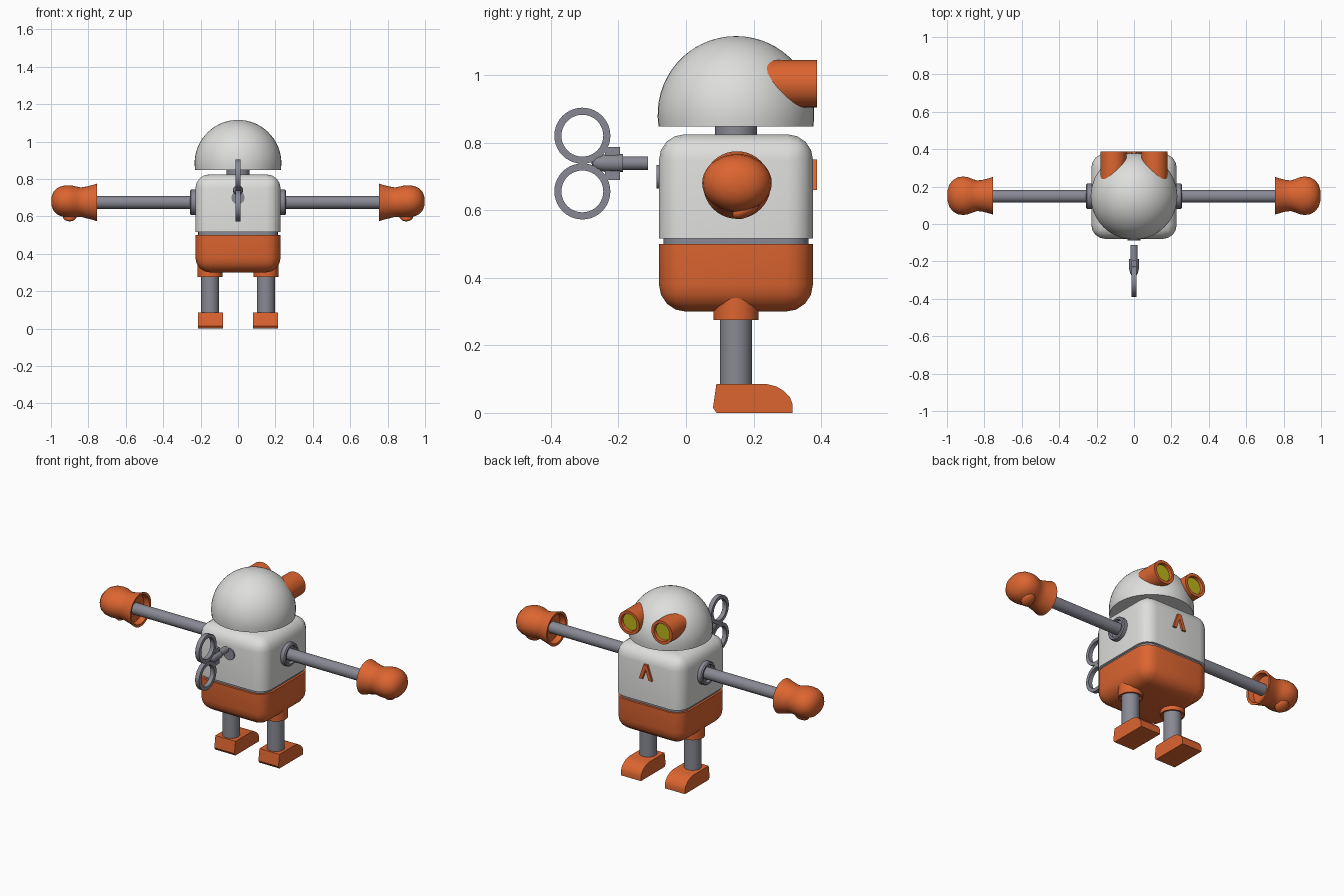
import bpy, bmesh, math
from mathutils import Matrix, Vector

cube = bpy.data.objects.get("Cube")
if cube:
    bpy.data.objects.remove(cube, do_unlink=True)


def material(name, rgb):
    m = bpy.data.materials.new(name)
    m.use_nodes = True
    m.diffuse_color = (*rgb, 1)
    bsdf = m.node_tree.nodes["Principled BSDF"]
    bsdf.inputs["Base Color"].default_value = (*rgb, 1)
    bsdf.inputs["Roughness"].default_value = 0.6
    return m


ORANGE = material("orange", (0.72, 0.13, 0.03))
WHITE = material("white", (0.73, 0.73, 0.72))
GREY = material("steel grey", (0.25, 0.25, 0.30))
YELLOW = material("lens yellow", (0.5, 0.46, 0.01))

MID = 0.148   # y of the body's centre line
# Local z of a turned part is sent along one of these axes
AXES = {"z": Matrix.Identity(4),
        "x": Matrix.Rotation(math.pi / 2, 4, "Y"),
        "-x": Matrix.Rotation(-math.pi / 2, 4, "Y"),
        "y": Matrix.Rotation(-math.pi / 2, 4, "X")}


def finish(bm, name, mat, smooth=35):
    bmesh.ops.recalc_face_normals(bm, faces=bm.faces[:])
    me = bpy.data.meshes.new(name)
    bm.to_mesh(me)
    bm.free()
    ob = bpy.data.objects.new(name, me)
    bpy.context.collection.objects.link(ob)
    me.materials.append(mat)
    if smooth:
        bpy.ops.object.select_all(action="DESELECT")
        ob.select_set(True)
        bpy.context.view_layer.objects.active = ob
        bpy.ops.object.shade_smooth_by_angle(angle=math.radians(smooth))
    return ob


def lathe(name, mat, profile, at, axis="z", steps=40, closed=False, warp=None):
    """Turn (radius, height) points about an axis through `at`."""
    bm = bmesh.new()
    vs = [bm.verts.new((r, 0, h)) for r, h in profile]
    pairs = list(zip(vs, vs[1:])) + ([(vs[-1], vs[0])] if closed else [])
    edges = [bm.edges.new(p) for p in pairs]
    bmesh.ops.spin(bm, geom=vs + edges, cent=(0, 0, 0), axis=(0, 0, 1),
                   angle=2 * math.pi, steps=steps)
    bmesh.ops.remove_doubles(bm, verts=bm.verts[:], dist=1e-5)
    bm.transform(Matrix.Translation(at) @ AXES[axis])
    if warp:
        for v in bm.verts:
            warp(v.co)
    return finish(bm, name, mat)


def rod(name, mat, r, lo, hi, at, axis="z"):
    return lathe(name, mat, [(0, lo), (r, lo), (r, hi), (0, hi)], at, axis)


def extrude(name, mat, points, to_3d, offset):
    """Extrude a 2D outline along an offset."""
    bm = bmesh.new()
    face = bm.faces.new([bm.verts.new(to_3d(*p)) for p in points])
    out = bmesh.ops.extrude_face_region(bm, geom=[face], use_keep_orig=True)
    moved = [g for g in out["geom"] if isinstance(g, bmesh.types.BMVert)]
    bmesh.ops.translate(bm, verts=moved, vec=offset)
    return finish(bm, name, mat, 30)


def rounded_box(name, mat, half, lo, hi, radius, round_end=None):
    """Box with rounded upright edges, and optionally a rounded top or bottom."""
    bm = bmesh.new()
    bmesh.ops.create_cube(bm, size=1, matrix=Matrix.Translation((0, MID, (lo + hi) / 2))
                          @ Matrix.Diagonal((2 * half, 2 * half, hi - lo, 1)))

    def chosen(e):
        a, b = (v.co.z for v in e.verts)
        return abs(a - b) > 1e-4 or (round_end is not None and abs(a - round_end) < 1e-4)

    bmesh.ops.bevel(bm, geom=[e for e in bm.edges if chosen(e)], offset=radius,
                    segments=4, profile=0.5, affect="EDGES")
    return finish(bm, name, mat)


# Body: white upper shell, recessed belt, orange lower shell
rounded_box("upper_body", WHITE, 0.228, 0.517, 0.825, 0.075, 0.825)
rounded_box("belt", GREY, 0.215, 0.49, 0.53, 0.065)
rounded_box("lower_body", ORANGE, 0.228, 0.30, 0.50, 0.08, 0.30)

# Chest chevron
extrude("chest_chevron", ORANGE,
        [(-0.043, 0.66), (-0.012, 0.75), (0.012, 0.75), (0.043, 0.66),
         (0.021, 0.66), (0, 0.722), (-0.021, 0.66)],
        lambda x, z: Vector((x, 0.37, z)), (0, 0.018, 0))

# Neck and domed head
rod("neck", GREY, 0.062, 0.80, 0.87, (0, MID, 0))
R, BASE = 0.232, -0.035
start = math.asin(BASE / R)
arc = [start + (math.pi / 2 - start) * i / 16 for i in range(17)]
lathe("head", WHITE, [(0, BASE)] + [(R * math.cos(a), R * math.sin(a)) for a in arc[:-1]]
      + [(0, R)], (0, MID, 0.884), steps=48)

# Mitten outline: hollow cuff, wrist, rounded palm
MITTEN = [(0, 0.79), (0.08, 0.79), (0.086, 0.757), (0.1, 0.755), (0.091, 0.785),
          (0.084, 0.815), (0.082, 0.84), (0.089, 0.862), (0.099, 0.887), (0.103, 0.912),
          (0.099, 0.94), (0.085, 0.967), (0.06, 0.987), (0.03, 0.996), (0, 0.998)]
ARM_Z = 0.675


def flatten_palm(co):
    t = min(max((abs(co.x) - 0.82) / 0.08, 0), 1)
    co.z = ARM_Z + (co.z - ARM_Z) * (1 - 0.17 * t) + 0.006 * t


for side, s in (("left", 1), ("right", -1)):
    # Eye tube with a sunken lens
    eye = (0.11 * s, 0, 0.975)
    lathe(side + "_eye_tube", ORANGE, [(0, 0.2), (0.07, 0.2), (0.07, 0.388), (0.053, 0.388),
                                       (0.05, 0.365), (0, 0.365)], eye, "y")
    rod(side + "_eye_lens", YELLOW, 0.0505, 0.362, 0.37, eye, "y")

    # Shoulder socket, arm and mitten
    out = "x" if s > 0 else "-x"
    shoulder = (0, MID, ARM_Z)
    lathe(side + "_shoulder", GREY, [(0, 0.2), (0.068, 0.2), (0.068, 0.25), (0.063, 0.256),
                                     (0.052, 0.256), (0.049, 0.238), (0, 0.238)],
          shoulder, out)
    rod(side + "_arm", GREY, 0.034, 0.22, 0.80, shoulder, out)
    lathe(side + "_mitten", ORANGE, MITTEN, (0, MID + 0.003, ARM_Z), out, warp=flatten_palm)

    # Thumb curled under the palm
    bm = bmesh.new()
    bmesh.ops.create_uvsphere(bm, u_segments=20, v_segments=12, radius=1,
                              matrix=Matrix.Translation((0.9 * s, 0.178, 0.603))
                              @ Matrix.Rotation(math.radians(30), 4, "X")
                              @ Matrix.Diagonal((0.038, 0.045, 0.022, 1)))
    finish(bm, side + "_thumb", ORANGE, 60)

    # Hip cuff, leg and foot
    hip = (0.149 * s, MID, 0)
    lathe(side + "_hip_cuff", ORANGE, [(0, 0.36), (0.067, 0.36), (0.067, 0.275),
                                       (0.057, 0.275), (0.055, 0.295), (0, 0.295)], hip)
    rod(side + "_leg", GREY, 0.048, 0.07, 0.32, hip)
    extrude(side + "_foot", ORANGE,
            [(0.09, 0), (0.316, 0), (0.316, 0.025), (0.308, 0.046), (0.29, 0.065),
             (0.268, 0.078), (0.24, 0.085), (0.09, 0.085), (0.08, 0.015)],
            lambda y, z: Vector((0.147 * s - 0.067, y, z)), (0.134, 0, 0))

# Winding key on the -y side: socket, stem, hub and two loops
rod("key_socket", GREY, 0.035, -0.088, -0.06, (0, 0, 0.70), "y")
rod("key_stem", GREY, 0.02, -0.21, -0.112, (0, 0, 0.74), "y")
lathe("key_collar", GREY, [(0, -0.28), (0.012, -0.276), (0.021, -0.262), (0.026, -0.24),
                           (0.027, -0.186), (0, -0.186)], (0, 0, 0.74), "y", 24)
extrude("key_hub", GREY, [(-0.24, 0.69), (-0.195, 0.69), (-0.195, 0.787), (-0.24, 0.787)],
        lambda y, z: Vector((-0.013, y, z)), (0.026, 0, 0))
for name, z in (("upper", 0.821), ("lower", 0.656)):
    lathe(name + "_key_loop", GREY, [(0.062, -0.013), (0.083, -0.013), (0.083, 0.013),
                                     (0.062, 0.013)], (0, -0.307, z), "x", closed=True)
